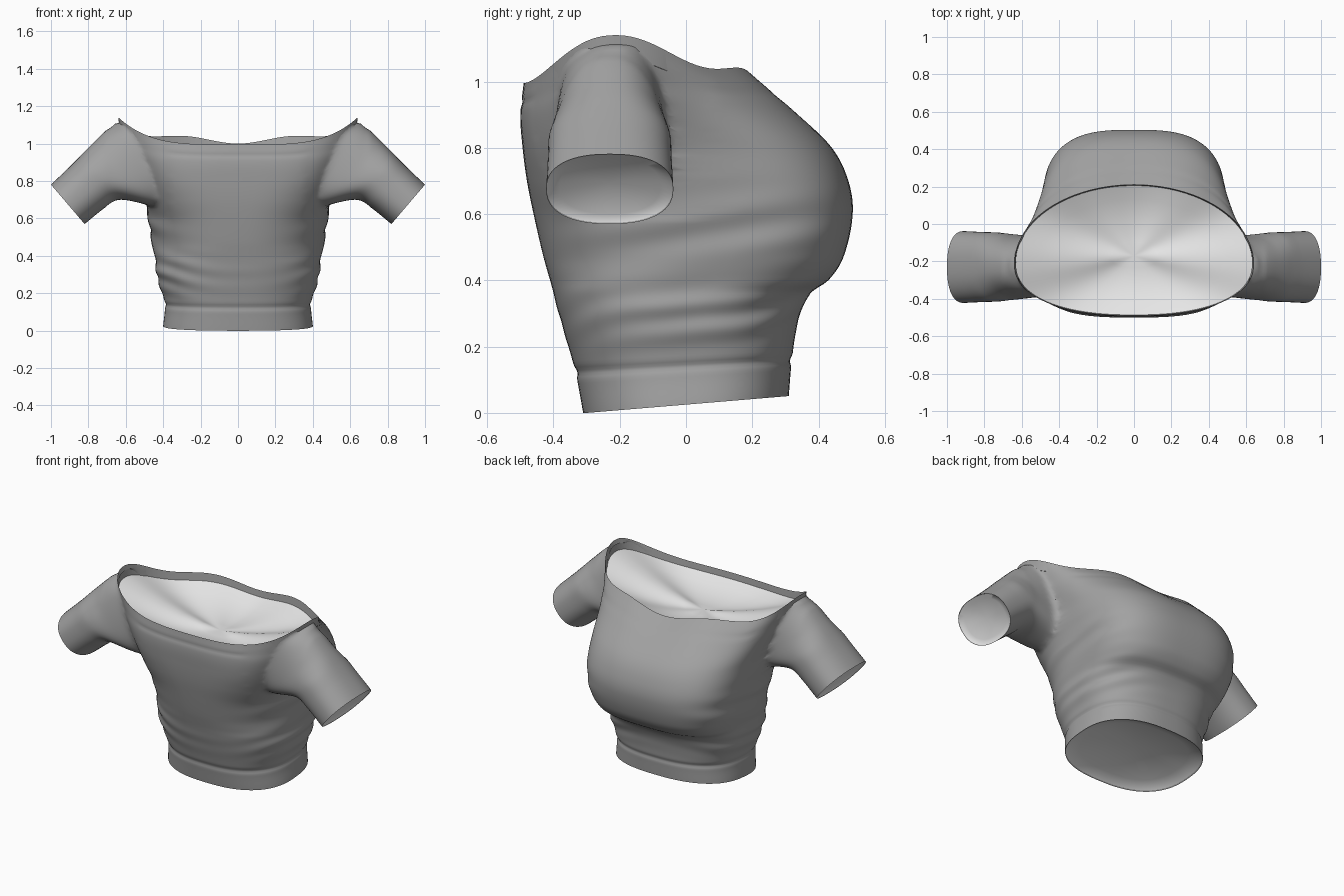
import bpy, bmesh, math
from mathutils import Vector

if "Cube" in bpy.data.objects:
    bpy.data.objects.remove(bpy.data.objects["Cube"])


def material(name, v):
    m = bpy.data.materials.new(name)
    m.diffuse_color = (v, v, v, 1)
    m.use_nodes = True
    m.node_tree.nodes["Principled BSDF"].inputs["Base Color"].default_value = m.diffuse_color
    return m


MATS = [material("grey fabric", 0.36), material("light lining", 0.8)]


def sample(keys, t):
    """Smooth (Catmull-Rom style) interpolation of a key table by its first column."""
    t = min(max(t, keys[0][0]), keys[-1][0])
    i = 0
    while i < len(keys) - 2 and t > keys[i + 1][0]:
        i += 1
    a, b = keys[i], keys[i + 1]
    p, n = keys[max(i - 1, 0)], keys[min(i + 2, len(keys) - 1)]
    h = b[0] - a[0]
    f = (t - a[0]) / h
    out = []
    for k in range(1, len(a)):
        ma = (b[k] - p[k]) / (b[0] - p[0]) * h
        mb = (n[k] - a[k]) / (n[0] - a[0]) * h
        out.append((2*f**3 - 3*f**2 + 1) * a[k] + (f**3 - 2*f**2 + f) * ma
                   + (3*f**2 - 2*f**3) * b[k] + (f**3 - f**2) * mb)
    return out


def spow(v, e):
    return math.copysign(abs(v) ** e, v)


def bump(v, c, w):
    return math.exp(-((v - c) / w) ** 2)


def loft(name, rings, start_tip, end_tip):
    """Skin rings into a closed solid; the end fans get the second material."""
    bm = bmesh.new()
    vs = [[bm.verts.new(p) for p in r] for r in rings]
    n = len(vs[0])
    for a, b in zip(vs, vs[1:]):
        for i in range(n):
            bm.faces.new((a[i], a[(i+1) % n], b[(i+1) % n], b[i]))
    for ring, tip in ((vs[0], start_tip), (vs[-1], end_tip)):
        c = bm.verts.new(tip)
        for i in range(n):
            bm.faces.new((ring[i], ring[(i+1) % n], c)).material_index = 1
    bmesh.ops.recalc_face_normals(bm, faces=bm.faces)
    me = bpy.data.meshes.new(name)
    bm.to_mesh(me)
    bm.free()
    for m in MATS:
        me.materials.append(m)
    ob = bpy.data.objects.new(name, me)
    bpy.context.collection.objects.link(ob)
    return ob


# Torso: height, front y, back y, half width, widest y, front and back roundness
TORSO = [
    (0.00, -.31, .31, .40, 0.00, 2.5, 2.5),
    (0.13, -.335, .32, .392, 0.00, 2.5, 2.5),
    (0.27, -.375, .34, .43, 0.00, 2.5, 2.5),
    (0.36, -.40, .375, .44, 0.00, 2.5, 2.7),
    (0.40, -.41, .43, .447, 0.03, 2.5, 2.9),
    (0.47, -.43, .475, .46, 0.08, 2.5, 3.0),
    (0.60, -.46, .503, .48, 0.08, 2.7, 3.0),
    (0.70, -.48, .49, .495, 0.02, 3.1, 3.0),
    (0.80, -.493, .44, .515, -.06, 3.4, 2.8),
    (0.90, -.50, .335, .565, -.15, 3.0, 2.4),
    (1.00, -.49, .21, .64, -.21, 2.3, 2.0),
]


def neck_lift(u, back):
    """Height of the neckline above z = 1 at relative width u."""
    if back:
        return .14 * u**6 + .04 * math.sin(math.pi * min(u * 1.05, 1)) ** 2
    return .145 * u**4 - .005


def torso_ring(z, n=112):
    y0, y1, hw, yc, nf, nb = sample(TORSO, z)
    pts = []
    for i in range(n):
        a = 2 * math.pi * i / n
        c, s = math.cos(a), math.sin(a)
        e = 2 / (nb if s > 0 else nf)
        x = hw * spow(c, e)
        y = yc + ((y1 - yc) if s > 0 else (yc - y0)) * spow(s, e)
        # hem seam, neckline seam and slanted waist folds
        d = -.008 * bump(z, .125, .014) - .003 * bump(z, .94, .012)
        fold = math.sin(62 * (z - .22 * y) + 1.5 * math.sin(3 * a))
        d += .006 * fold * bump(z, .3, .1) * (.55 + .45 * math.sin(2 * a + 1))
        d += .005 * math.sin(45 * (z - .2 * y)) * bump(z, .55, .1) * abs(c) ** 3
        k = 1 + d / .42
        # lifted shoulders along the neckline, slanted hem below
        w = max(0, (z - .65) / .35) ** 2
        tilt = .05 * (y + .3) / .6 * max(0, 1 - z / .35)
        pts.append((x * k, y * k, z + w * neck_lift(min(abs(x) / .64, 1), s > 0) + tilt))
    return pts


crop_top = loft("crop_top", [torso_ring(i / 100) for i in range(101)],
                (0, 0, .03), (0, -.2, 2.2))

# Sleeves: distance along arm, lower and upper edge across it, half depth
SLEEVE = [
    (-.38, .74, 1.245, .145),
    (-.25, .75, 1.256, .162),
    (-.16, .78, 1.257, .172),
    (-.10, .87, 1.257, .180),
    (-.05, .945, 1.256, .185),
    (.03, .967, 1.256, .187),
    (.166, .983, 1.259, .192),
]
R = math.sqrt(.5)


def sleeve_point(side, s, u, y):
    return (side * R * (s + u), y, R * (u - s))


def neck_limit(y):
    """How far out along the sleeve's upper edge the neckline sits at depth y."""
    d = y + .21
    r = (1 - (d / .42) ** 2) ** .5 if d > 0 else (1 - (-d / .28) ** 2.3) ** (1 / 2.3)
    return R * (.64 * r + 1 + neck_lift(r, d > 0))


def sleeve_ring(side, s, n=56):
    lo, hi, hy = sample(SLEEVE, s)
    m, h = (lo + hi) / 2, (hi - lo) / 2
    pts = []
    for i in range(n):
        a = 2 * math.pi * i / n
        u = m + h * spow(math.sin(a), .85)
        y = -.23 + hy * spow(math.cos(a), .85)
        # tuck the shoulder end just under the neckline
        u = min(u, neck_limit(y) - .03 + max(0, s + .35) * .55)
        pts.append(sleeve_point(side, s + .011 * (m - u) / h * max(0, s / .166), u, y))
    return pts


bpy.context.view_layer.objects.active = crop_top
for side in (-1, 1):
    rings = [sleeve_ring(side, -.36 + .526 * i / 36) for i in range(37)]
    sleeve = loft("sleeve", rings, sleeve_point(side, -.36, 1.0, -.23),
                  sleeve_point(side, .166, 1.12, -.23))
    mod = crop_top.modifiers.new("join sleeve", 'BOOLEAN')
    mod.operation = 'UNION'
    mod.solver = 'EXACT'
    mod.object = sleeve
    bpy.ops.object.modifier_apply(modifier=mod.name)
    bpy.data.objects.remove(sleeve)

# Open the ends and soften the sleeve joins
bm = bmesh.new()
bm.from_mesh(crop_top.data)
bmesh.ops.delete(bm, geom=[f for f in bm.faces if f.material_index == 1], context='FACES')
bmesh.ops.remove_doubles(bm, verts=bm.verts, dist=.002)
join = [v for v in bm.verts if .36 < abs(v.co.x) < .7 and .58 < v.co.z < 1.1
        and -.48 < v.co.y < .08 and not v.is_boundary]
for _ in range(10):
    bmesh.ops.smooth_vert(bm, verts=join, factor=.5, use_axis_x=True,
                          use_axis_y=True, use_axis_z=True)


def boundary_loops():
    left = {e for e in bm.edges if e.is_boundary}
    while left:
        loop, stack = [], [left.pop()]
        while stack:
            e = stack.pop()
            loop.append(e)
            for v in e.verts:
                for o in v.link_edges:
                    if o in left:
                        left.remove(o)
                        stack.append(o)
        yield loop


def extrude(rim, move, mat):
    geom = bmesh.ops.extrude_edge_only(bm, edges=rim)["geom"]
    for g in geom:
        if isinstance(g, bmesh.types.BMVert):
            g.co = move(g.co)
        elif isinstance(g, bmesh.types.BMFace):
            g.material_index = mat
    return [g for g in geom if isinstance(g, bmesh.types.BMEdge) and g.is_boundary]


# Each opening: a narrow turned-in lip and a bowl-shaped light lining
for loop in list(boundary_loops()):
    vs = {v for e in loop for v in e.verts}
    c = sum((v.co for v in vs), Vector()) / len(vs)
    slope = 0
    if abs(c.x) > .7:
        inward, lip, deep = Vector((-math.copysign(R, c.x), 0, R)), .004, .025
    elif c.z < .3:
        inward, lip, deep = Vector((0, 0, 1)), .006, .06
    else:
        c.x, c.y, slope = 0, -.17, .2
        inward, lip, deep = Vector((0, 0, -1)), .04, .12
    rim = extrude(loop, lambda p: p + (c - p) * .012
                  + inward * (lip + slope * max(0, p.z - 1)), 0)
    c += inward * lip
    last = 1
    for r in (.8, .6, .4, .2):
        rim = extrude(rim, lambda p: c + (p - inward * deep * (1 - last**2) - c) * (r / last)
                      + inward * deep * (1 - r**2), 1)
        last = r
    apex = bm.verts.new(c + inward * deep)
    for e in rim:
        bm.faces.new((e.verts[0], e.verts[1], apex)).material_index = 1

bmesh.ops.recalc_face_normals(bm, faces=bm.faces)
bm.to_mesh(crop_top.data)
bm.free()

bpy.ops.object.select_all(action='DESELECT')
crop_top.select_set(True)
bpy.context.view_layer.objects.active = crop_top
bpy.ops.object.shade_smooth_by_angle(angle=math.radians(50))
